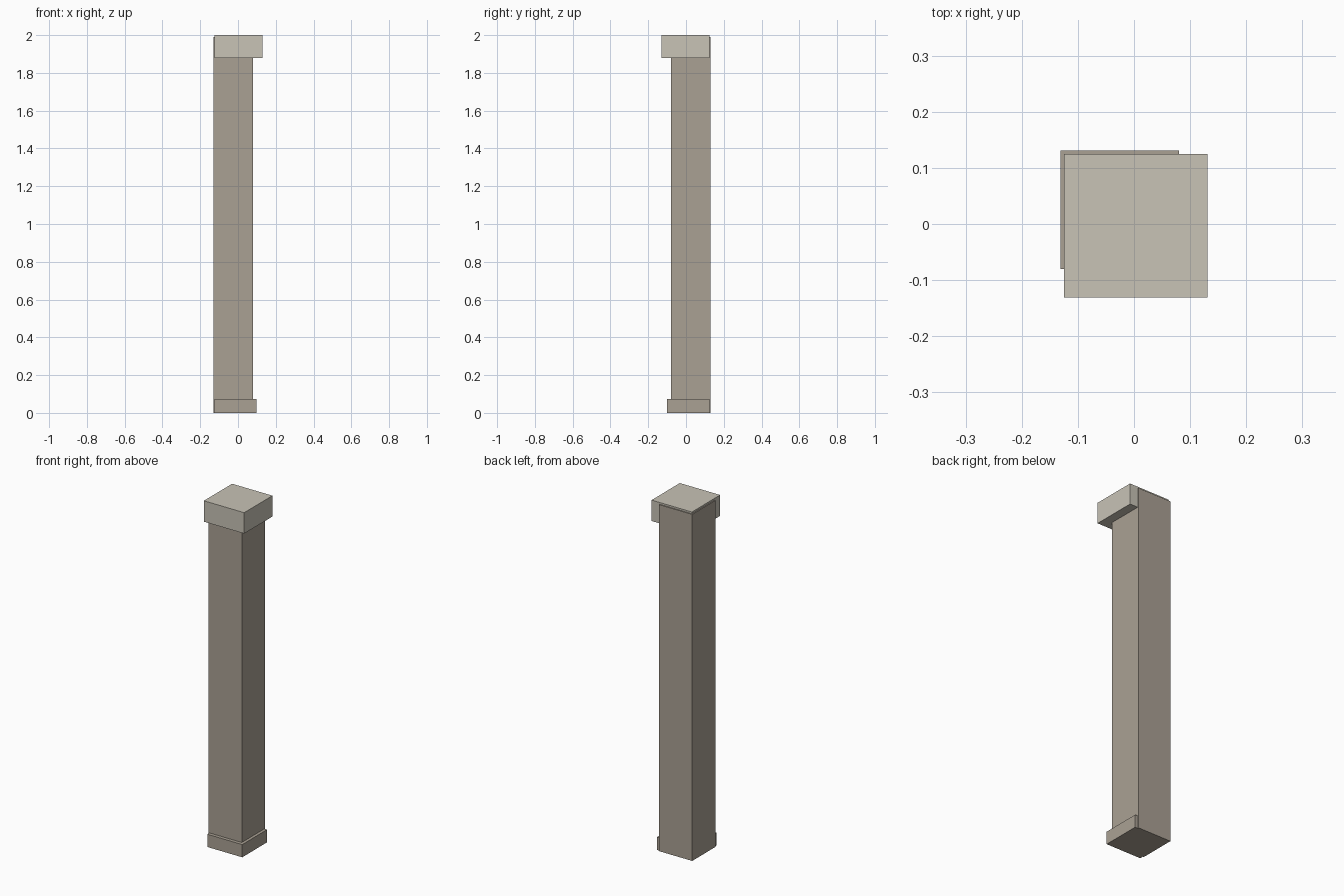
import bpy
import bmesh
from mathutils import Vector

if "Cube" in bpy.data.objects:
    bpy.data.objects.remove(bpy.data.objects["Cube"])


def material(name, rgb):
    m = bpy.data.materials.new(name)
    m.diffuse_color = (*rgb, 1.0)
    m.use_nodes = True
    m.node_tree.nodes["Principled BSDF"].inputs["Base Color"].default_value = m.diffuse_color
    return m


def box(name, low, high, mat):
    """Axis-aligned block between two opposite corners."""
    low, high = Vector(low), Vector(high)
    size, centre = high - low, (low + high) / 2
    bm = bmesh.new()
    bmesh.ops.create_cube(bm, size=1.0)
    bmesh.ops.scale(bm, vec=size, verts=bm.verts)
    mesh = bpy.data.meshes.new(name)
    bm.to_mesh(mesh)
    bm.free()
    mesh.materials.append(mat)
    obj = bpy.data.objects.new(name, mesh)
    obj.location = centre
    bpy.context.collection.objects.link(obj)
    return obj


stone = material("warm_grey_stone", (0.402, 0.356, 0.296))
pale = material("pale_stone", (0.578, 0.546, 0.468))

# Square shaft, offset towards the back left corner
box("shaft", (-0.131, -0.08, 0.0), (0.08, 0.131, 1.99), stone)

# Low plinth and overhanging cap, projecting to the front right
box("plinth", (-0.125, -0.10, 0.0), (0.097, 0.125, 0.073), stone)
box("cap", (-0.125, -0.131, 1.88), (0.131, 0.125, 2.0), pale)
